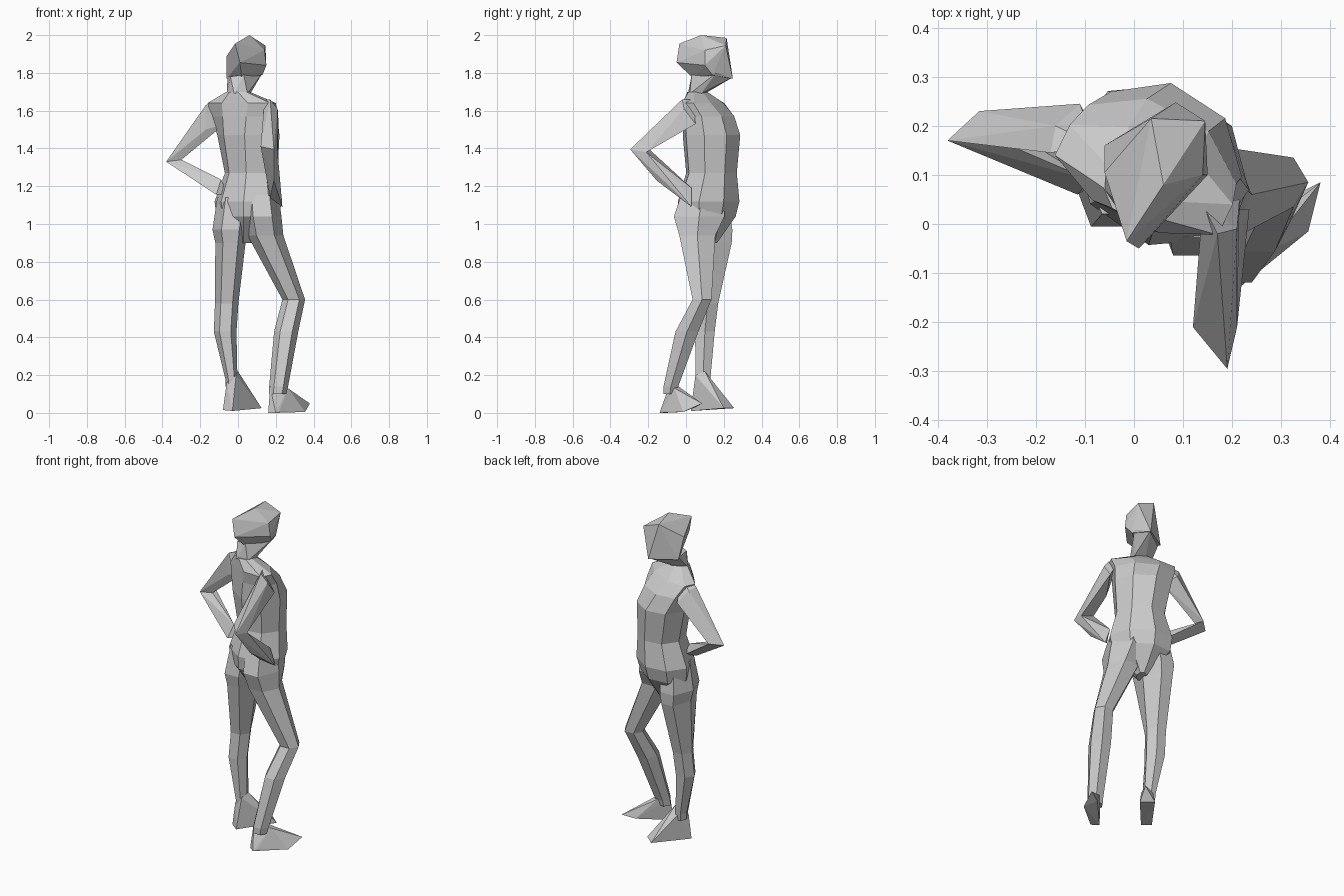
import bpy, bmesh
from math import sin, cos, pi, radians


def finish(name, bm):
    bmesh.ops.recalc_face_normals(bm, faces=bm.faces)
    me = bpy.data.meshes.new(name)
    bm.to_mesh(me)
    bm.free()
    ob = bpy.data.objects.new(name, me)
    bpy.context.collection.objects.link(ob)
    return ob


def loft(name, rings, sides, phase=0.0):
    """Skin horizontal elliptical rings: (x, y, z, radius_a, radius_b, turn)."""
    bm = bmesh.new()
    loops = []
    for x, y, z, a, b, turn in rings:
        t = radians(turn)
        loop = []
        for i in range(sides):
            w = 2 * pi * (i + phase) / sides
            u, v = a * cos(w), b * sin(w)
            loop.append(bm.verts.new((x + u * cos(t) - v * sin(t),
                                      y + u * sin(t) + v * cos(t), z)))
        loops.append(loop)
    for lo, hi in zip(loops, loops[1:]):
        for i in range(sides):
            j = (i + 1) % sides
            bm.faces.new((lo[i], lo[j], hi[j], hi[i]))
    bm.faces.new(loops[0][::-1])
    bm.faces.new(loops[-1])
    return finish(name, bm)


def facet(name, points):
    """Angular solid wrapped around a few corner points."""
    bm = bmesh.new()
    for p in points:
        bm.verts.new(p)
    res = bmesh.ops.convex_hull(bm, input=bm.verts)
    junk = {e for e in res["geom_interior"] + res["geom_unused"]
            if isinstance(e, bmesh.types.BMVert)}
    bmesh.ops.delete(bm, geom=list(junk), context='VERTS')
    return finish(name, bm)


# Torso, turned towards +x +y
loft("torso", [
    (.045, .12, .90, .03, .05, -35), (.05, .115, 1.04, .175, .145, -35),
    (.055, .12, 1.12, .19, .16, -35), (.07, .135, 1.27, .145, .135, -35),
    (.055, .135, 1.47, .172, .15, -33), (.035, .12, 1.57, .185, .125, -28),
    (.02, .09, 1.64, .20, .09, -26), (0, .06, 1.70, .065, .05, -30)], 8, .5)

# Neck and head
facet("neck", [
    (-.06, .07, 1.69), (-.02, .01, 1.69), (.05, .02, 1.69), (.065, .08, 1.69),
    (.0, .1, 1.69), (.085, .245, 1.775), (.13, .16, 1.8), (-.055, .15, 1.78),
    (-.04, .05, 1.78), (.03, .03, 1.79)])
facet("head", [
    (.06, .08, 2.0), (.035, .215, 1.985), (.145, .21, 1.945), (.15, .1, 1.84),
    (.14, .1, 1.92), (.01, -.05, 1.855), (-.015, -.035, 1.955),
    (-.06, .105, 1.89), (-.06, .16, 1.77), (.085, .248, 1.77),
    (.02, .04, 1.77), (.13, .14, 1.79)])

# Legs
loft("left_leg", [
    (-.035, .09, .14, .03, .04, 0), (-.035, .09, .18, .032, .045, 0),
    (-.068, .10, .43, .06, .06, 0), (-.06, .115, .58, .062, .064, 0),
    (-.04, .125, .90, .08, .135, 0), (-.04, .12, .97, .095, .145, 0),
    (-.02, .12, 1.14, .09, .115, 0)], 6)
loft("right_leg", [
    (.21, -.085, .10, .046, .04, 0), (.215, -.08, .14, .05, .045, 0),
    (.255, .005, .43, .064, .07, 0), (.295, .085, .6, .06, .058, 0),
    (.145, .06, .94, .095, .11, 0), (.13, .07, 1.04, .1, .155, 0),
    (.12, .085, 1.15, .095, .13, 0)], 6)

# Feet
facet("left_foot", [
    (-.08, .06, .015), (-.03, .025, .01), (.125, .2, .025), (.06, .255, .025),
    (-.06, .06, .16), (-.01, .05, .2), (0, .1, .22), (-.03, .13, .17)])
facet("right_foot", [
    (.16, -.11, 0), (.2, -.14, 0), (.22, -.125, .01), (.17, -.09, .14),
    (.265, -.06, .13), (.22, -.04, .14), (.38, .085, .05), (.355, -.015, .005),
    (.31, .05, .03)])

# Arms, hands on hips
left_elbow = [(-.38, .17, 1.33), (-.315, .23, 1.345), (-.30, .18, 1.34)]
right_elbow = [(.19, -.295, 1.395), (.12, -.21, 1.41), (.21, -.21, 1.38)]
facet("left_upper_arm", left_elbow + [
    (-.17, .145, 1.63), (-.16, .2, 1.62), (-.17, .15, 1.50), (-.11, .245, 1.55),
    (-.08, .16, 1.66), (-.07, .16, 1.53)])
facet("left_forearm", left_elbow + [
    (-.115, .06, 1.155), (-.09, .09, 1.235), (-.10, .125, 1.19), (-.05, .1, 1.16)])
facet("right_upper_arm", right_elbow + [
    (.17, -.02, 1.66), (.21, -.01, 1.61), (.215, .05, 1.53), (.14, -.075, 1.47),
    (.14, .04, 1.66)])
facet("right_forearm", right_elbow + [
    (.19, -.155, 1.23), (.215, -.03, 1.21), (.17, -.035, 1.14),
    (.235, .03, 1.09), (.2, .03, 1.19)])
